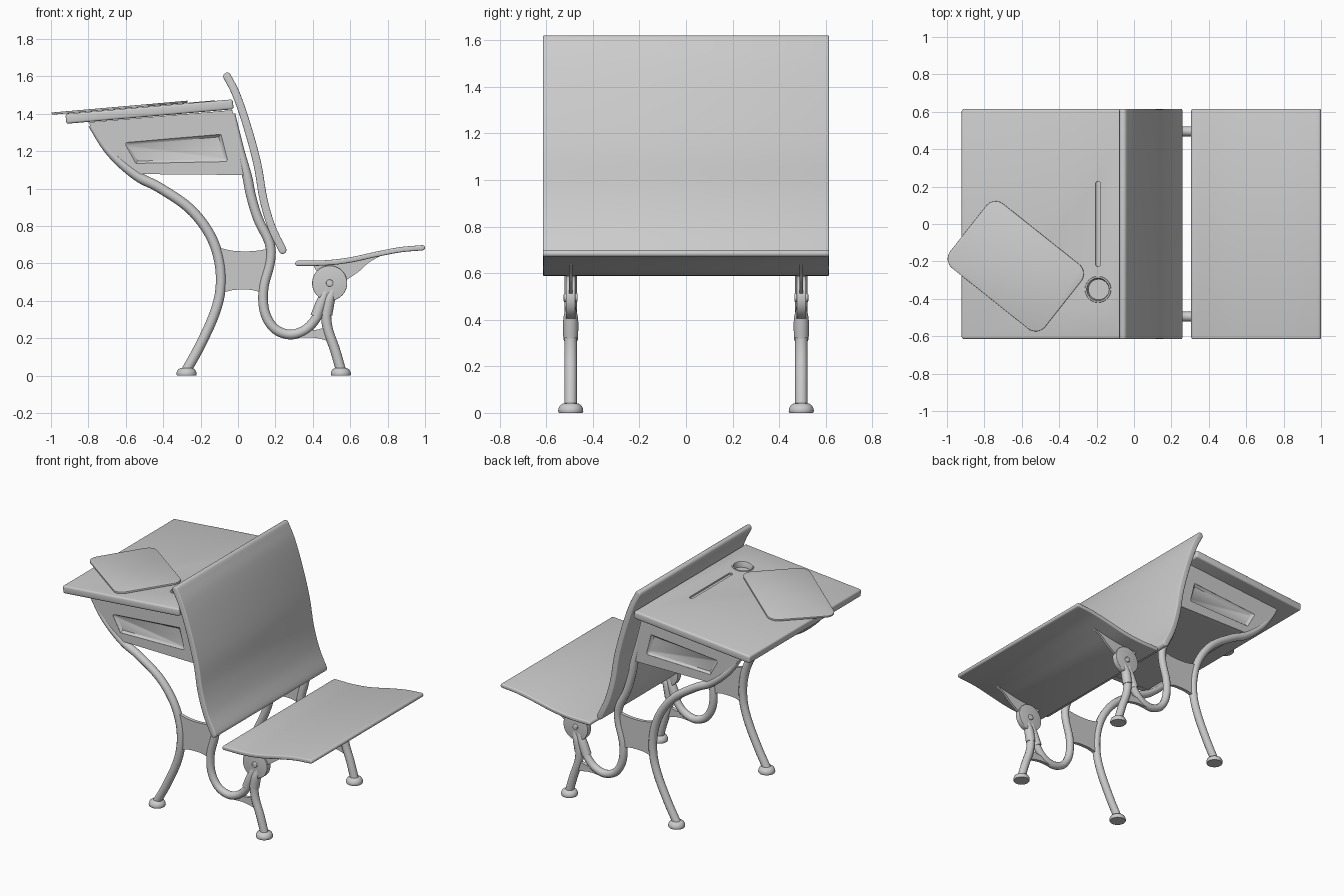
import bpy, bmesh
from math import sin, cos, pi, radians, atan
from mathutils import Matrix, Vector

if "Cube" in bpy.data.objects:
    bpy.data.objects.remove(bpy.data.objects["Cube"])

I = Matrix.Identity(4)
FLAT = Matrix.Rotation(pi / 2, 4, 'X')      # lays an xz profile flat, extrusion becomes z
Y = 0.495                                   # distance of the iron frames from the middle


def finish(ob):
    bpy.ops.object.select_all(action='DESELECT')
    ob.select_set(True)
    bpy.context.view_layer.objects.active = ob
    bpy.ops.object.convert(target='MESH')
    bpy.ops.object.shade_smooth_by_angle(angle=radians(35))
    return bpy.context.object


def from_bm(name, bm, M=I):
    bmesh.ops.recalc_face_normals(bm, faces=bm.faces[:])
    bm.transform(M)
    me = bpy.data.meshes.new(name)
    bm.to_mesh(me)
    bm.free()
    ob = bpy.data.objects.new(name, me)
    bpy.context.collection.objects.link(ob)
    return ob


def spline(pts, n=6):
    p = [Vector(q) for q in pts]
    p = [2 * p[0] - p[1]] + p + [2 * p[-1] - p[-2]]
    out = []
    for a, b, c, d in zip(p, p[1:], p[2:], p[3:]):
        for k in range(n):
            t = k / n
            out.append(0.5 * (2 * b + (c - a) * t + (2 * a - 5 * b + 4 * c - d) * t * t
                              + (3 * b - a - 3 * c + d) * t ** 3))
    return out + [p[-2]]


def circle(cx, cz, r, n=40):
    return [(cx + r * cos(2 * pi * k / n), cz + r * sin(2 * pi * k / n)) for k in range(n)]


def prism(name, pts, y0, y1, M=I, bevel=0, pts2=None, cutters=(), segs=3):
    bm = bmesh.new()
    a = [bm.verts.new((p[0], y0, p[1])) for p in pts]
    b = [bm.verts.new((p[0], y1, p[1])) for p in (pts2 or pts)]
    bm.faces.new(a)
    bm.faces.new(b)
    for i in range(len(a)):
        j = (i + 1) % len(a)
        bm.faces.new((a[i], a[j], b[j], b[i]))
    ob = from_bm(name, bm, M)
    if bevel:
        m = ob.modifiers.new('bevel', 'BEVEL')
        m.width, m.segments, m.angle_limit = bevel, segs, radians(50)
    for c in cutters:
        m = ob.modifiers.new('cut', 'BOOLEAN')
        m.object, m.operation, m.solver = c, 'DIFFERENCE', 'EXACT'
    ob = finish(ob)
    return ob


def drop(*obs):
    for o in obs:
        bpy.data.objects.remove(o)


def lathe(name, prof, M=I, n=32):
    bm = bmesh.new()
    vs = [bm.verts.new((r, 0, z)) for r, z in prof]
    es = [bm.edges.new(e) for e in zip(vs, vs[1:])]
    bmesh.ops.spin(bm, geom=vs + es, axis=(0, 0, 1), cent=(0, 0, 0), angle=2 * pi, steps=n)
    bmesh.ops.remove_doubles(bm, verts=bm.verts[:], dist=1e-5)
    return finish(from_bm(name, bm, M))


def tube(name, pts, r, y, taper=None):
    cu = bpy.data.curves.new(name, 'CURVE')
    cu.dimensions, cu.bevel_depth, cu.bevel_resolution, cu.use_fill_caps = '3D', r, 4, True
    line = spline(pts)
    rad = spline([(t, 0) for t in (taper or [1] * len(pts))])
    s = cu.splines.new('POLY')
    s.points.add(len(line) - 1)
    for q, p, w in zip(s.points, line, rad):
        q.co, q.radius = (p[0], y, p[1], 1), w[0]
    ob = bpy.data.objects.new(name, cu)
    bpy.context.collection.objects.link(ob)
    return finish(ob)


def slab(name, path, t, hw):
    """Bent board: thickened path with rounded ends, extruded across y."""
    c = spline(path)
    tan = [(c[min(i + 1, len(c) - 1)] - c[max(i - 1, 0)]).normalized() for i in range(len(c))]
    nor = [Vector((-d[1], d[0])) for d in tan]
    end = [c[-1] + t * (cos(a) * nor[-1] + sin(a) * tan[-1]) for a in (pi * k / 8 for k in range(1, 8))]
    start = [c[0] + t * (-cos(a) * nor[0] - sin(a) * tan[0]) for a in (pi * k / 8 for k in range(1, 8))]
    out = [p + n * t for p, n in zip(c, nor)] + end + [p - n * t for p, n in zip(c, nor)][::-1] + start
    return prism(name, out, -hw, hw, bevel=0.008)


# Bent wooden boards
slab('backrest', [(-0.058, 1.60), (-0.008, 1.50), (0.05, 1.33), (0.104, 1.13), (0.136, 0.944),
                  (0.18, 0.794), (0.238, 0.672)], 0.021, 0.615)
slab('seat', [(0.32, 0.601), (0.463, 0.603), (0.596, 0.618), (0.73, 0.647), (0.864, 0.673),
              (0.986, 0.684)], 0.014, 0.615)

# Sloping desk top with pencil groove and inkwell hole
DESK = Matrix.Translation((-0.473, 0, 1.412)) @ Matrix.Rotation(-atan(0.087), 4, 'Y')
top = 0.0265
groove_pts = [(0.284 + 0.013 * cos(a), 0.005 + (0.21 if sin(a) > 0 else -0.22) + 0.013 * sin(a))
              for a in (2 * pi * (k + 0.5) / 24 for k in range(24))]
groove = prism('groove_cutter', groove_pts, -top - 0.02, -top + 0.012, DESK @ Matrix.Rotation(-pi / 2, 4, 'X'))
drop(groove)
groove = prism('groove_cutter', [(x, -z) for x, z in groove_pts], top - 0.012, top + 0.03,
               DESK @ Matrix(((1, 0, 0, 0), (0, 0, -1, 0), (0, 1, 0, 0), (0, 0, 0, 1))))
hole = prism('hole_cutter', circle(0.284, 0.35, 0.069), top - 0.042, top + 0.03, DESK @ FLAT)
prism('desk_top', [(-0.449, -0.615), (0.449, -0.615), (0.449, 0.615), (-0.449, 0.615)],
      -top, top, DESK @ FLAT, bevel=0.012, cutters=(groove, hole))
drop(groove, hole)
lathe('inkwell', [(0, -0.035), (0.055, -0.035), (0.058, -0.003), (0.061, 0.003), (0.069, 0.003),
                  (0.071, -0.001), (0.069, -0.04), (0, -0.04)],
      DESK @ Matrix.Translation((0.284, -0.35, top)))

# Writing slate lying askew on the desk
sl = []
for cx, cz, a0 in ((1, 1, 0), (-1, 1, 1), (-1, -1, 2), (1, -1, 3)):
    sl += [(cx * 0.26 + 0.065 * cos(pi / 2 * (a0 + k / 8)), cz * 0.155 + 0.065 * sin(pi / 2 * (a0 + k / 8)))
           for k in range(9)]
prism('slate', sl, -0.006, 0.006,
      DESK @ Matrix.Translation((-0.157, -0.226, top + 0.008)) @ Matrix.Rotation(radians(-38.4), 4, 'Z') @ FLAT,
      bevel=0.002, segs=2)

# Book box between the side panels
prism('book_shelf', [(-0.52, 1.08), (0.03, 1.075), (0.03, 1.095), (-0.52, 1.10)], -Y, Y)
prism('book_box_back', [(-0.055, 1.41), (-0.03, 1.41), (0.035, 1.08), (0.01, 1.08)], -Y, Y)

panel = spline([(-0.80, 1.355), (-0.72, 1.23), (-0.64, 1.145), (-0.53, 1.078)]) + [(0.035, 1.073), (-0.03, 1.42)]
rim = [(-0.62, 1.252), (-0.085, 1.298), (-0.045, 1.138), (-0.55, 1.128)]
floor = [(-0.583, 1.235), (-0.103, 1.276), (-0.073, 1.157), (-0.536, 1.148)]

for s, side in ((-1, 'right'), (1, 'left')):
    y = s * Y
    # Cast side panel with recessed field
    cut = prism('panel_cutter', floor, y + s * 0.002, y + s * 0.0201, pts2=rim, bevel=0.012)
    prism('side_panel_' + side, panel, y - s * 0.02, y + s * 0.018, cutters=(cut,))
    drop(cut)
    # Iron frame tubes
    tube('desk_leg_' + side, [(-0.275, 0.03), (-0.206, 0.155), (-0.13, 0.32), (-0.094, 0.46), (-0.10, 0.61),
                              (-0.152, 0.757), (-0.26, 0.895), (-0.42, 1.005), (-0.527, 1.06), (-0.63, 1.14),
                              (-0.71, 1.225), (-0.785, 1.34)], 0.027, y,
         [1] * 8 + [1, 0.9, 0.75, 0.6])
    tube('frame_loop_' + side, [(-0.03, 1.40), (0.012, 1.21), (0.05, 1.06), (0.07, 0.96), (0.108, 0.837),
                                (0.168, 0.71), (0.172, 0.61), (0.137, 0.47), (0.142, 0.345), (0.192, 0.255),
                                (0.275, 0.22), (0.356, 0.243), (0.414, 0.302), (0.45, 0.38)], 0.026, y,
         [0.6, 0.8] + [1] * 12)
    tube('seat_leg_' + side, [(0.55, 0.03), (0.518, 0.14), (0.48, 0.25), (0.472, 0.34), (0.49, 0.42)], 0.027, y)
    # Collars gripping the hinge disc
    tube('seat_leg_collar_' + side, [(0.472, 0.325), (0.485, 0.40), (0.502, 0.45), (0.51, 0.51)], 0.032, y,
         [1, 1, 0.7, 0.35])
    tube('frame_collar_' + side, [(0.418, 0.315), (0.445, 0.385), (0.465, 0.44), (0.475, 0.50)], 0.032, y,
         [1, 0.95, 0.75, 0.35])
    # Feet
    for n, x in (('desk', -0.275), ('seat', 0.55)):
        lathe(f'{n}_foot_{side}', [(0, 0), (0.051, 0), (0.054, 0.006), (0.053, 0.018), (0.046, 0.032),
                                   (0.032, 0.041), (0, 0.043)], Matrix.Translation((x, y, 0)))
    # Webs joining the tubes
    web = spline([(-0.12, 0.69), (-0.04, 0.67), (0.03, 0.665), (0.10, 0.668), (0.17, 0.68)]) \
        + spline([(0.137, 0.44), (0.08, 0.457), (0.03, 0.46), (-0.03, 0.457), (-0.094, 0.44)])
    prism('frame_web_' + side, web, y - 0.012, y + 0.012)
    small = spline([(0.36, 0.245), (0.415, 0.245), (0.475, 0.26)]) \
        + spline([(0.50, 0.18), (0.44, 0.197), (0.38, 0.205), (0.29, 0.20)])
    prism('lower_web_' + side, small, y - 0.012, y + 0.012)
    # Hinge disc, pin and seat bracket
    prism('hinge_disc_' + side, circle(0.49, 0.495, 0.094), y - 0.02, y + 0.02, bevel=0.004)
    prism('hinge_pin_' + side, circle(0.49, 0.495, 0.019, 20), y - 0.03, y + 0.03, bevel=0.005)
    bracket = [(0.40, 0.595), (0.43, 0.54), (0.57, 0.50)] \
        + spline([(0.585, 0.515), (0.65, 0.56), (0.70, 0.605), (0.77, 0.645)]) + [(0.60, 0.618)]
    prism('seat_bracket_' + side, bracket, y - 0.008, y + 0.008)
